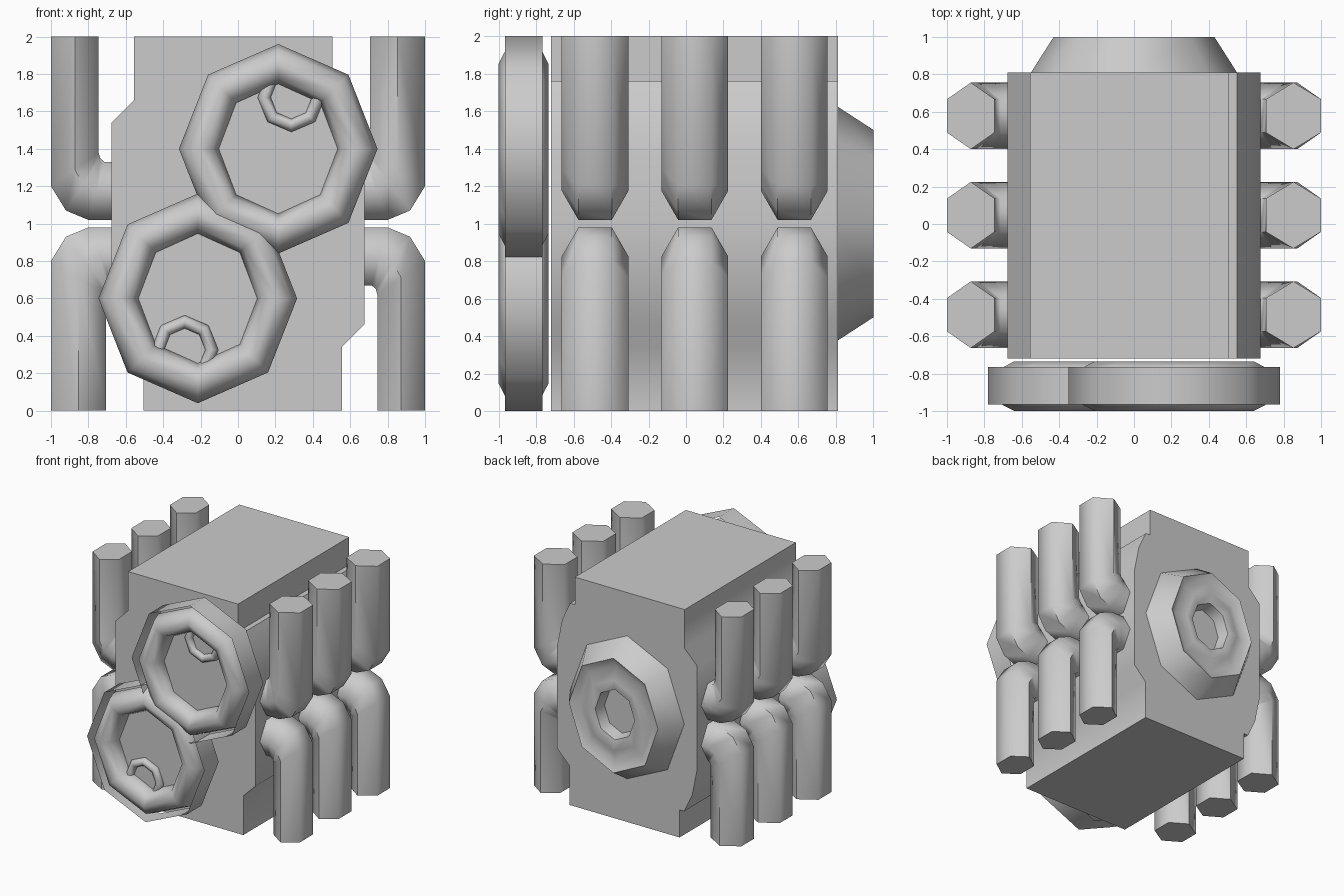
import bpy, bmesh
from math import pi, sin, cos, radians

if "Cube" in bpy.data.objects:
    bpy.data.objects.remove(bpy.data.objects["Cube"])


def finish(name, bm, angle):
    bmesh.ops.recalc_face_normals(bm, faces=bm.faces[:])
    me = bpy.data.meshes.new(name)
    bm.to_mesh(me)
    bm.free()
    ob = bpy.data.objects.new(name, me)
    bpy.context.collection.objects.link(ob)
    bpy.context.view_layer.objects.active = ob
    ob.select_set(True)
    bpy.ops.object.shade_smooth_by_angle(angle=radians(angle))
    ob.select_set(False)
    return ob


def loft(name, rings, closed=False, caps=(False, False), angle=61):
    """Skin a series of vertex rings with equal counts."""
    bm = bmesh.new()
    vs = [[bm.verts.new(p) for p in r] for r in rings]
    pairs = list(zip(vs, vs[1:])) + ([(vs[-1], vs[0])] if closed else [])
    n = len(vs[0])
    for a, b in pairs:
        for i in range(n):
            j = (i + 1) % n
            bm.faces.new((a[i], a[j], b[j], b[i]))
    if caps[0]:
        bm.faces.new(vs[0])
    if caps[1]:
        bm.faces.new(vs[-1])
    return finish(name, bm, angle)


def octagon(cx, cz, rx, rz, y):
    return [(cx + rx * sin(i * pi / 4), y, cz + rz * cos(i * pi / 4)) for i in range(8)]


def torus(name, cx, cz, rx, rz, y, minor, depth):
    rings = []
    for k in range(8):
        a = k * pi / 4
        d = minor * cos(a)
        rings.append(octagon(cx, cz, rx + d, rz + d, y + depth * sin(a)))
    return loft(name, rings, closed=True)


# Engine block: stepped profile, the same after half a turn about y
half = [(-0.675, 1.0), (-0.675, 1.54), (-0.555, 1.66), (-0.555, 2.0),
        (0.505, 2.0), (0.505, 1.76), (0.55, 1.76), (0.626, 1.6), (0.675, 1.36)]
profile = half + [(-x, 2 - z) for x, z in half]
loft("engine_block", [[(x, y, z) for x, z in profile] for y in (-0.72, 0.81)],
     caps=(True, True), angle=50)

# Hexagonal bent exhaust pipes: three per bank, four banks
R = 0.178


def pipe(name, inner, y, sx, lower):
    path = [((1, 2), (inner, 2)), ((1, 1.2), (inner, 1.38)),
            ((0.92, 1.07), (inner - 0.008, 1.35)), ((0.8, 1.02), (inner - 0.03, 1.33)),
            ((0.55, 1.02), (0.55, 1.33))]
    rings = []
    for (ox, oz), (ix, iz) in path:
        mx, mz = (ox + ix) / 2, (oz + iz) / 2
        ring = [(ox, -R / 2, oz), (ox, R / 2, oz), (mx, R, mz),
                (ix, R / 2, iz), (ix, -R / 2, iz), (mx, -R, mz)]
        rings.append([(sx * px, y + py, 2 - pz if lower else pz) for px, py, pz in ring])
    loft(name, rings, caps=(True, True))


for n, y in enumerate((-0.485, 0.047, 0.578)):
    pipe(f"upper_left_pipe_{n}", 0.745, y, -1, False)
    pipe(f"lower_right_pipe_{n}", 0.745, y, 1, True)
    pipe(f"upper_right_pipe_{n}", 0.705, y, 1, False)
    pipe(f"lower_left_pipe_{n}", 0.705, y, -1, True)

# Two front pulleys: rounded rim, web disc, thin open belt, small inset ring
for name, s in (("upper", 1), ("lower", -1)):
    cx, cz = 0.215 * s, 1 + 0.4 * s
    torus(f"{name}_pulley_rim", cx, cz, 0.424, 0.453, -0.867, 0.107, 0.133)
    loft(f"{name}_pulley_disc", [octagon(cx, cz, 0.40, 0.43, y) for y in (-0.87, -0.75)],
         caps=(True, True), angle=50)
    loft(f"{name}_belt", [octagon(cx, cz, 0.565, 0.6, y) for y in (-0.965, -0.765)])
    torus(f"{name}_inset_ring", 0.285 * s, 1 + 0.675 * s, 0.145, 0.15, -0.87, 0.035, 0.04)

# Tapered rear hub with a recessed bore
hub = [(0.557, 0.63, 0.80), (0.43, 0.5, 1.0), (0.36, 0.42, 0.96),
       (0.27, 0.31, 1.0), (0.19, 0.22, 0.98), (0.17, 0.2, 0.88)]
loft("rear_hub", [octagon(0, 1, rx, rz, y) for rx, rz, y in hub], caps=(False, True))
